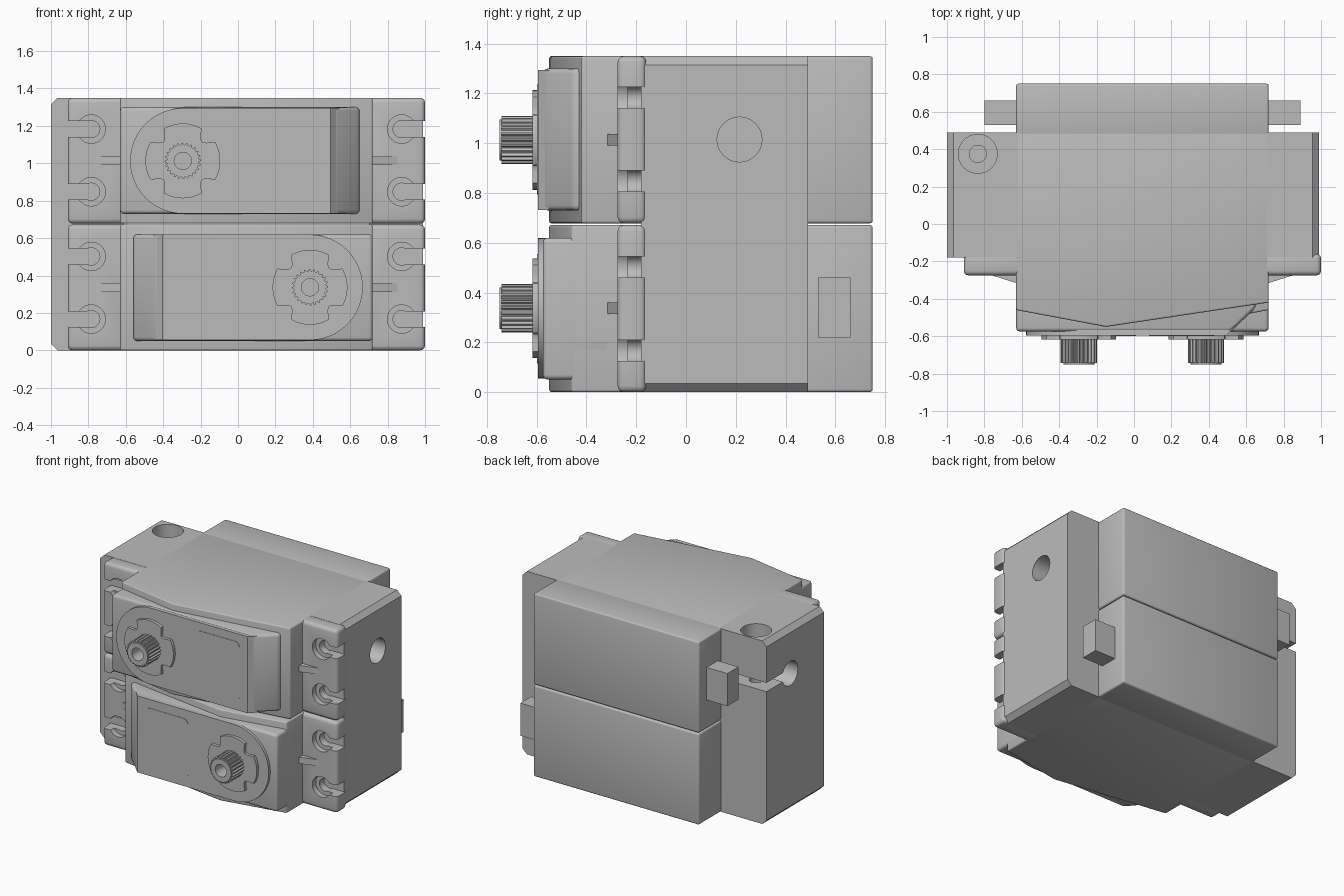
import bpy, bmesh
from math import cos, sin, pi
from mathutils import Matrix

cube = bpy.data.objects.get("Cube")
if cube:
    bpy.data.objects.remove(cube)

grey = bpy.data.materials.new("plain_grey")
grey.use_nodes = True
COLOUR = (0.5, 0.5, 0.5, 1)
grey.diffuse_color = COLOUR
grey.node_tree.nodes["Principled BSDF"].inputs["Base Color"].default_value = COLOUR
parts = []


def prism(name, outline, a, b, axis="y", bevel=0.0, cutter=False):
    """Extrude a 2D outline from a to b along an axis."""
    place = {"x": lambda u, v, t: (t, u, v),
             "y": lambda u, v, t: (u, t, v),
             "z": lambda u, v, t: (u, v, t)}[axis]
    bm = bmesh.new()
    rings = [[bm.verts.new(place(u, v, t)) for u, v in outline] for t in (a, b)]
    n = len(outline)
    bm.faces.new(rings[0])
    bm.faces.new(rings[1])
    for i in range(n):
        j = (i + 1) % n
        bm.faces.new((rings[0][i], rings[0][j], rings[1][j], rings[1][i]))
    bmesh.ops.recalc_face_normals(bm, faces=bm.faces)
    if bevel:
        sharp = [e for e in bm.edges if e.calc_face_angle() > 0.6]
        bmesh.ops.bevel(bm, geom=sharp, offset=bevel, segments=3,
                        profile=0.5, affect="EDGES", clamp_overlap=True)
    mesh = bpy.data.meshes.new(name)
    bm.to_mesh(mesh)
    bm.free()
    mesh.materials.append(grey)
    ob = bpy.data.objects.new(name, mesh)
    bpy.context.collection.objects.link(ob)
    if cutter:
        ob.hide_render = True
    else:
        parts.append(ob)
    return ob


def rect(u0, u1, v0, v1):
    return [(u0, v0), (u1, v0), (u1, v1), (u0, v1)]


def circle(u, v, r, n=40):
    return [(u + r * cos(2 * pi * i / n), v + r * sin(2 * pi * i / n)) for i in range(n)]


def rounded(u0, u1, v0, v1, r, n=6):
    pts = []
    for k, (u, v) in enumerate(rect(u0 + r, u1 - r, v0 + r, v1 - r)):
        for i in range(n + 1):
            a = pi + (k + i / n) * pi / 2
            pts.append((u + r * cos(a), v + r * sin(a)))
    return pts


def cut(ob, cutters):
    """Subtract the cutters, bake the result and drop the cutters."""
    for c in cutters:
        m = ob.modifiers.new("cut", "BOOLEAN")
        m.operation = "DIFFERENCE"
        m.solver = "EXACT"
        m.object = c
    graph = bpy.context.evaluated_depsgraph_get()
    mesh = bpy.data.meshes.new_from_object(ob.evaluated_get(graph))
    ob.modifiers.clear()
    ob.data = mesh
    for c in cutters:
        bpy.data.objects.remove(c)


CX, SX, SZ = 0.045, -0.295, 1.013      # servo middle, shaft x and z
LOW, HIGH = 0.678, 1.35

# Upper servo: case with a peaked front, and its back cover
front_case = [(-0.63, 0.49), (-0.63, -0.46), (-0.15, -0.55), (0.72, -0.42), (0.72, 0.49)]
prism("case", front_case, LOW, HIGH, "z", 0.01)
prism("back_cover", rect(-0.63, 0.72, 0.47, 0.75), LOW, HIGH, "z", 0.012)

# Raised front plate with a sloped end, and the round-ended gear cover on it
plate = [(-0.63, -0.3), (-0.63, -0.575), (0.517, -0.575), (0.65, -0.45), (0.65, -0.3)]
prism("front_plate", plate, 0.73, 1.3, "z", 0.02)
arc = [(SX + 0.282 * cos(a), SZ + 0.282 * sin(a))
       for a in (pi / 2 + pi * i / 24 for i in range(25))]
cover = prism("gear_cover", arc + [(0.5, SZ - 0.282), (0.5, SZ + 0.282)], -0.595, -0.55)
for v in cover.data.vertices:
    if v.co.x > 0.4:
        v.co.x = 0.495 if v.co.y < -0.57 else 0.54
prism("label_panel", rounded(0.08, 0.43, 0.795, 1.235, 0.04), -0.598, -0.59)

# Notched collar around the output shaft
collar = []
for i in range(96):
    a = 2 * pi * i / 96
    off = abs((a % (pi / 2)) - pi / 4)
    r = 0.2 - 0.055 * max(0, 1 - (off / 0.26) ** 2)
    collar.append((SX + r * cos(a), SZ + r * sin(a)))
prism("collar", collar, -0.617, -0.58)

# Splined shaft with a screw hole
spline = []
for i in range(96):
    a = 2 * pi * i / 96
    r = 0.097 if i % 4 < 2 else 0.086
    spline.append((SX + r * cos(a), SZ + r * sin(a)))
shaft = prism("output_shaft", spline, -0.742, -0.6)
tip = prism("shaft_tip", circle(SX, SZ, 0.083), -0.75, -0.7)
for ob in (shaft, tip):
    cut(ob, [prism("bore", circle(SX, SZ, 0.046), -0.8, -0.63, cutter=True)])

# Mounting flanges with open screw slots, and gussets
for side, label in ((-1, "right"), (1, "left")):
    def sx(d):
        return CX + side * d

    def span(d0, d1, v0, v1):
        return rect(*sorted((sx(d0), sx(d1))), v0, v1)

    flange = prism(label + "_flange", span(0.62, 0.955, LOW, HIGH), -0.275, -0.16,
                   bevel=0.025)
    cutters = []
    for z in (0.848, 1.183):
        cutters += [
            prism("hole", circle(sx(0.83), z, 0.046), -0.4, -0.1, cutter=True),
            prism("slot", span(0.835, 1.1, z - 0.042, z + 0.042), -0.4, -0.1, cutter=True),
            prism("recess", circle(sx(0.83), z, 0.076), -0.4, -0.235, cutter=True)]
    cut(flange, cutters)
    gusset = [(sx(0.66), -0.32), (sx(0.82), -0.27), (sx(0.66), -0.26)]
    prism(label + "_gusset", gusset, 0.99, 1.037, "z")

# Cable stub
prism("cable_exit", rect(-0.8, -0.62, 0.53, 0.66), 0.89, 1.13, "z")

# Lower servo: the same parts turned half a turn
turn = Matrix.Translation((2 * CX, 0, HIGH)) @ Matrix.Rotation(pi, 4, "Y")
for ob in parts[:]:
    twin = ob.copy()
    twin.data = ob.data.copy()
    twin.data.transform(turn)
    ob.name, twin.name = "upper_" + ob.name, "lower_" + ob.name
    bpy.context.collection.objects.link(twin)
    parts.append(twin)


# Side blocks with chamfered outer edges and round side holes
def side_block(name, inner, outer):
    step = 0.035 if inner > outer else -0.035
    outline = [(inner, 0), (outer + step, 0), (outer, 0.035),
               (outer, HIGH - 0.035), (outer + step, HIGH), (inner, HIGH)]
    block = prism(name, outline, -0.18, 0.49)
    lo, hi = sorted((outer - step, inner - step * 3))
    return block, prism("side_hole", circle(0.215, 1.015, 0.09), lo, hi, "x", cutter=True)


left_block, hole = side_block("left_block", 0.7, 0.99)
cut(left_block, [hole])

# The right block also has a clamp slit and a counterbored screw hole
right_block, hole = side_block("right_block", -0.61, -1.0)
cut(right_block, [
    hole,
    prism("slit", rect(0.215, 0.6, 0.985, 1.05), -1.1, -0.64, "x", cutter=True),
    prism("counterbore", circle(-0.835, 0.375, 0.104), 1.2, 1.5, "z", cutter=True),
    prism("screw_hole", circle(-0.835, 0.375, 0.046), 0.7, 1.3, "z", cutter=True)])

# Smooth rounded surfaces, keep hard edges
bpy.ops.object.select_all(action="DESELECT")
for ob in parts:
    ob.select_set(True)
bpy.context.view_layer.objects.active = parts[0]
bpy.ops.object.shade_smooth_by_angle(angle=0.6)
